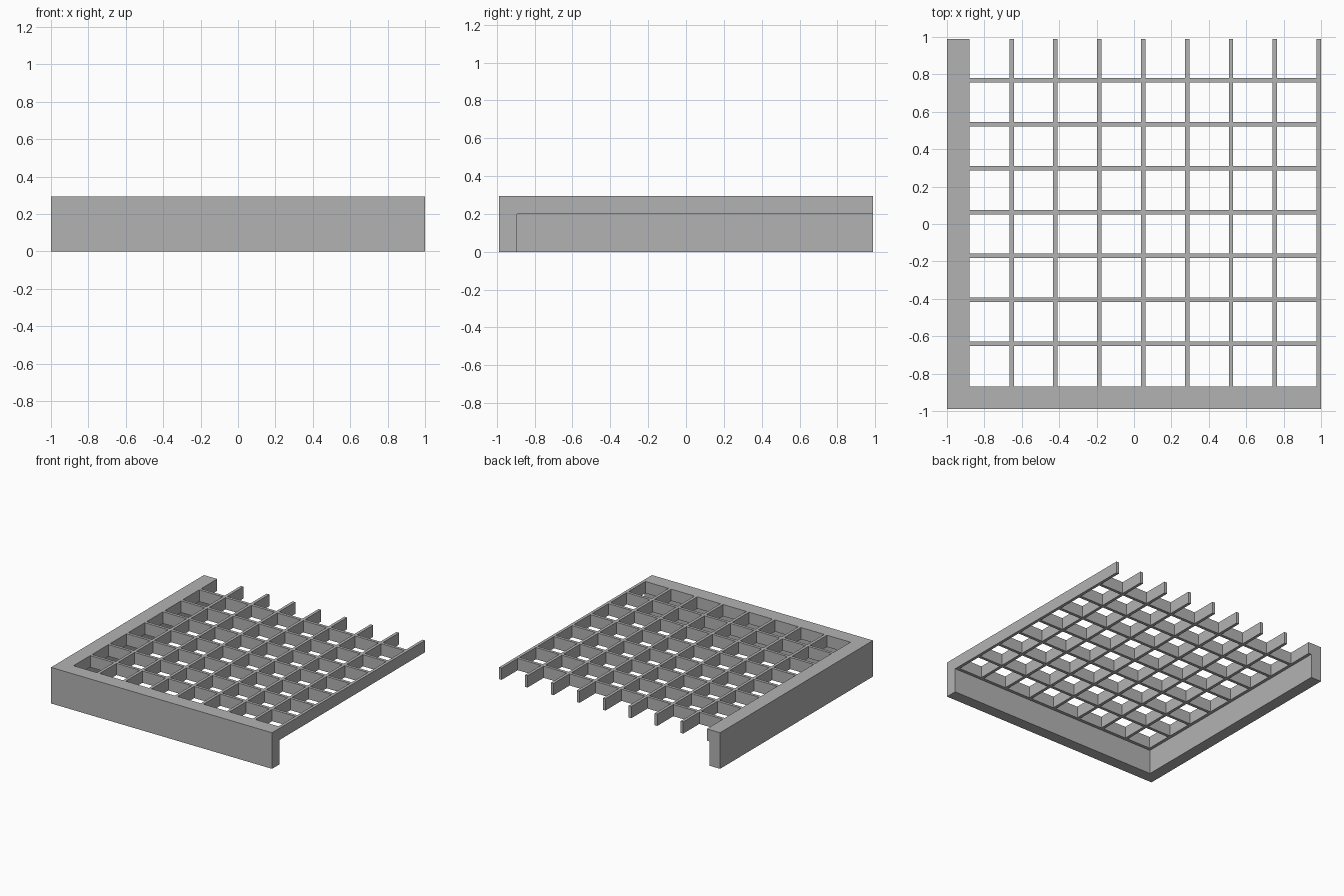
import bpy
import bmesh
from mathutils import Matrix, Vector

if "Cube" in bpy.data.objects:
    bpy.data.objects.remove(bpy.data.objects["Cube"], do_unlink=True)

HALF_X, HALF_Y = 1.0, 0.988     # outer half sizes
TOP, LIP_Z = 0.295, 0.199       # rail top, underside of lip and bars
WALL, LIP = 0.095, 0.12         # widths of wall and top lip
PITCH, BAR = 0.2347, 0.024      # grid spacing and bar thickness

grey = bpy.data.materials.new("plain_grey")
grey.use_nodes = True
colour = (0.45, 0.45, 0.45, 1)
grey.diffuse_color = colour
grey.node_tree.nodes["Principled BSDF"].inputs["Base Color"].default_value = colour


def finish(name, bm):
    bmesh.ops.recalc_face_normals(bm, faces=bm.faces)
    mesh = bpy.data.meshes.new(name)
    bm.to_mesh(mesh)
    bm.free()
    mesh.materials.append(grey)
    obj = bpy.data.objects.new(name, mesh)
    bpy.context.collection.objects.link(obj)
    return obj


def add_box(bm, low, high):
    low, high = Vector(low), Vector(high)
    place = Matrix.Translation((low + high) / 2) @ Matrix.Diagonal((*(high - low), 1))
    bmesh.ops.create_cube(bm, size=1, matrix=place)


# Corner frame: a lipped profile swept round one mitred corner
profile = [(0, 0), (WALL, 0), (WALL, LIP_Z), (LIP, LIP_Z), (LIP, TOP), (0, TOP)]
bm = bmesh.new()
back = [bm.verts.new((-HALF_X + d, HALF_Y, z)) for d, z in profile]
corner = [bm.verts.new((-HALF_X + d, -HALF_Y + d, z)) for d, z in profile]
side = [bm.verts.new((HALF_X, -HALF_Y + d, z)) for d, z in profile]
for a, b in ((back, corner), (corner, side)):
    for i in range(len(profile)):
        j = (i + 1) % len(profile)
        bm.faces.new((a[i], a[j], b[j], b[i]))
bm.faces.new(back)
bm.faces.new(side)
finish("corner_frame", bm)

# Long bars, the last one flush with the open side
inner_x, inner_y = -HALF_X + LIP, -HALF_Y + LIP
bar_x = [HALF_X - BAR / 2 - PITCH * i for i in reversed(range(8))]
bm = bmesh.new()
for x in bar_x:
    add_box(bm, (x - BAR / 2, inner_y, LIP_Z), (x + BAR / 2, HALF_Y, TOP))
finish("long_bars", bm)

# Cross bars, fitted between the long bars
bm = bmesh.new()
for row in range(7):
    y = -0.64 + PITCH * row
    start = inner_x
    for x in bar_x:
        add_box(bm, (start, y - BAR / 2, LIP_Z), (x - BAR / 2, y + BAR / 2, TOP))
        start = x + BAR / 2
finish("cross_bars", bm)
